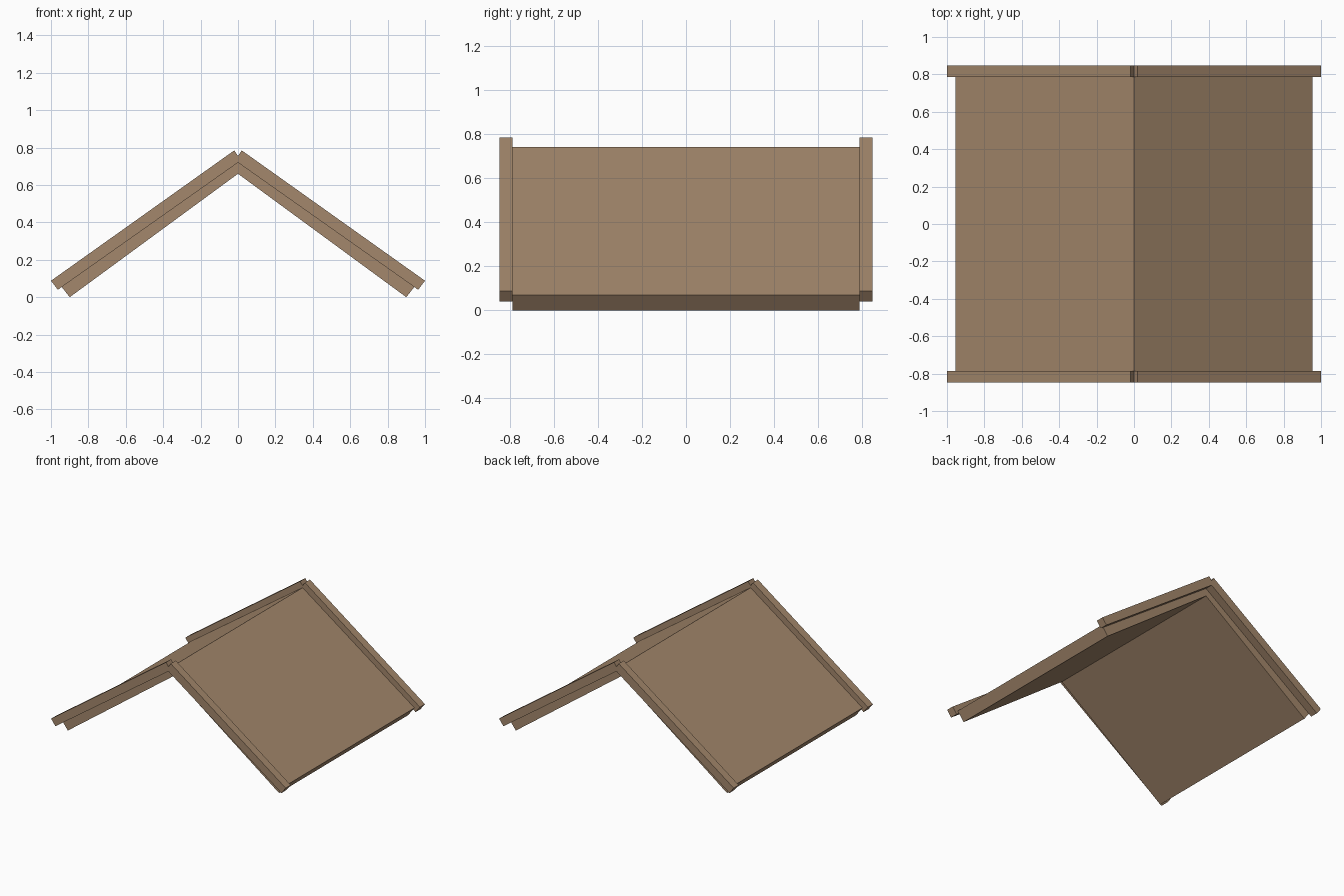
import bpy
import bmesh

if "Cube" in bpy.data.objects:
    bpy.data.objects.remove(bpy.data.objects["Cube"])

wood = bpy.data.materials.new("brown_wood")
wood.diffuse_color = (0.37, 0.245, 0.15, 1)
wood.use_nodes = True
wood.node_tree.nodes["Principled BSDF"].inputs["Base Color"].default_value = wood.diffuse_color


def prism(name, profile, y0, y1):
    """Extrude an (x, z) profile from y0 to y1."""
    bm = bmesh.new()
    face = bm.faces.new([bm.verts.new((x, y0, z)) for x, z in profile])
    ext = bmesh.ops.extrude_face_region(bm, geom=[face])
    verts = [g for g in ext["geom"] if isinstance(g, bmesh.types.BMVert)]
    bmesh.ops.translate(bm, verts=verts, vec=(0, y1 - y0, 0))
    bmesh.ops.recalc_face_normals(bm, faces=bm.faces)
    mesh = bpy.data.meshes.new(name)
    bm.to_mesh(mesh)
    bm.free()
    mesh.materials.append(wood)
    obj = bpy.data.objects.new(name, mesh)
    bpy.context.collection.objects.link(obj)
    return obj


W, INNER = 0.847, 0.786

# Roof slab: both slopes joined at the ridge
slab = [(0, 0.741), (0.954, 0.07), (0.9, 0), (0, 0.66),
        (-0.9, 0), (-0.954, 0.07)]
prism("roof_slab", slab, -INNER, INNER)

# Gable trim boards on both ends, with a small notch at the ridge
trim = [(0, 0.755), (0.02, 0.785), (1.0, 0.088), (0.963, 0.04), (0, 0.72),
        (-0.963, 0.04), (-1.0, 0.088), (-0.02, 0.785)]
prism("front_gable_trim", trim, -W, -INNER)
prism("back_gable_trim", trim, INNER, W)
